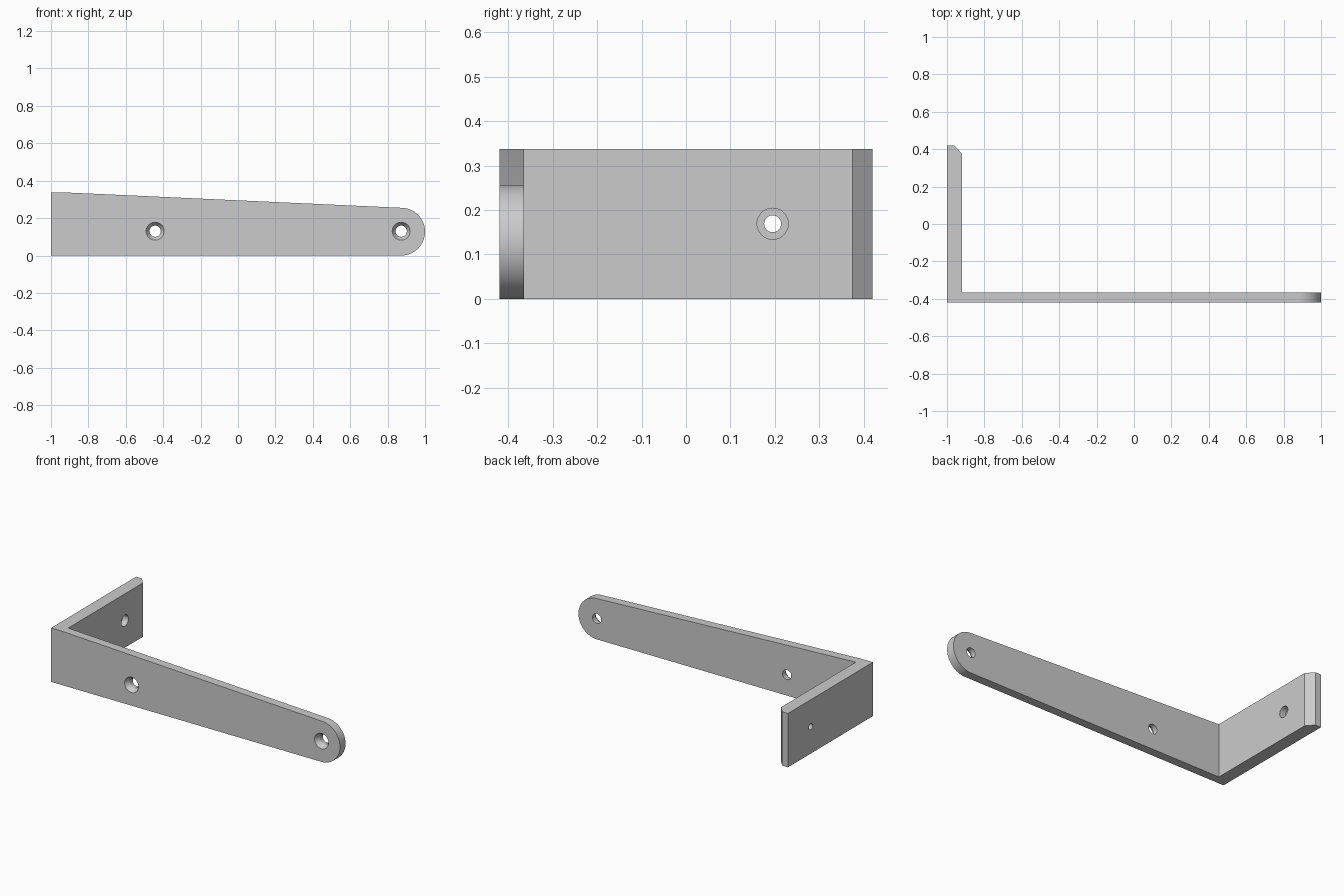
import bpy
import math
from mathutils import Matrix, Vector
import bmesh

cube = bpy.data.objects.get("Cube")
if cube:
    bpy.data.objects.remove(cube, do_unlink=True)

HEIGHT, TIP_R = 0.337, 0.1275
FRONT, BACK, LEG = -0.42, 0.42, -0.92

steel = bpy.data.materials.new("grey steel")
grey = (0.6, 0.6, 0.6, 1)
steel.diffuse_color = grey
steel.use_nodes = True
steel.node_tree.nodes["Principled BSDF"].inputs["Base Color"].default_value = grey


def add_object(name, bm):
    bmesh.ops.recalc_face_normals(bm, faces=bm.faces)
    mesh = bpy.data.meshes.new(name)
    bm.to_mesh(mesh)
    bm.free()
    mesh.materials.append(steel)
    obj = bpy.data.objects.new(name, mesh)
    bpy.context.collection.objects.link(obj)
    return obj


def prism(name, points, offset):
    """Extrude a closed outline along an offset vector."""
    bm = bmesh.new()
    face = bm.faces.new([bm.verts.new(p) for p in points])
    moved = bmesh.ops.extrude_face_region(bm, geom=[face])["geom"]
    verts = [g for g in moved if isinstance(g, bmesh.types.BMVert)]
    bmesh.ops.translate(bm, verts=verts, vec=offset)
    return add_object(name, bm)


def drill(name, start, end, r_start, r_end):
    """Round or tapered cutter between two points."""
    start, end = Vector(start), Vector(end)
    axis = end - start
    bm = bmesh.new()
    matrix = Matrix.Translation((start + end) / 2) @ axis.to_track_quat("Z", "Y").to_matrix().to_4x4()
    bmesh.ops.create_cone(bm, cap_ends=True, segments=48, radius1=r_start,
                          radius2=r_end, depth=axis.length, matrix=matrix)
    return add_object(name, bm)


def apply_boolean(obj, cutter, operation):
    cutter.hide_render = True
    mod = obj.modifiers.new("cut", "BOOLEAN")
    mod.operation, mod.solver, mod.object = operation, "EXACT", cutter
    bpy.context.view_layer.objects.active = obj
    bpy.ops.object.modifier_apply(modifier=mod.name)
    bpy.data.objects.remove(cutter, do_unlink=True)


# L-shaped plan with a chamfered flange end
plan = [(-1, FRONT), (1.1, FRONT), (1.1, -0.365), (LEG, -0.365),
        (LEG, 0.375), (-0.96, BACK), (-1, BACK)]
bracket = prism("angle_bracket", [(x, y, -0.1) for x, y in plan], (0, 0, 0.6))

# Side outline: tapered arm with a rounded tip
steps = 40
top_angle = math.radians(87.4)
side = [(-1.1, 0), (-1.1, HEIGHT), (LEG, HEIGHT)]
for i in range(steps + 1):
    a = top_angle + (-math.pi / 2 - top_angle) * i / steps
    side.append((1 - TIP_R + TIP_R * math.cos(a), TIP_R + TIP_R * math.sin(a)))
outline = prism("outline_cutter", [(x, -0.6, z) for x, z in side], (0, 1.2, 0))
apply_boolean(bracket, outline, "INTERSECT")

# Countersunk screw holes through the arm
for x in (-0.443, 0.8725):
    z = 0.13
    hole = drill("hole_cutter", (x, -0.5, z), (x, -0.3, z), 0.03, 0.03)
    apply_boolean(bracket, hole, "DIFFERENCE")
    sink = drill("sink_cutter", (x, FRONT - 0.03, z), (x, FRONT + 0.045, z), 0.068, 0.018)
    apply_boolean(bracket, sink, "DIFFERENCE")

# Counterbored hole through the flange
y, z = 0.195, 0.169
for start, radius in ((-1.1, 0.019), (-0.96, 0.035)):
    bore = drill("bore_cutter", (start, y, z), (-0.85, y, z), radius, radius)
    apply_boolean(bracket, bore, "DIFFERENCE")

bpy.ops.object.select_all(action="DESELECT")
bracket.select_set(True)
bpy.context.view_layer.objects.active = bracket
bpy.ops.object.shade_smooth_by_angle(angle=math.radians(25))
